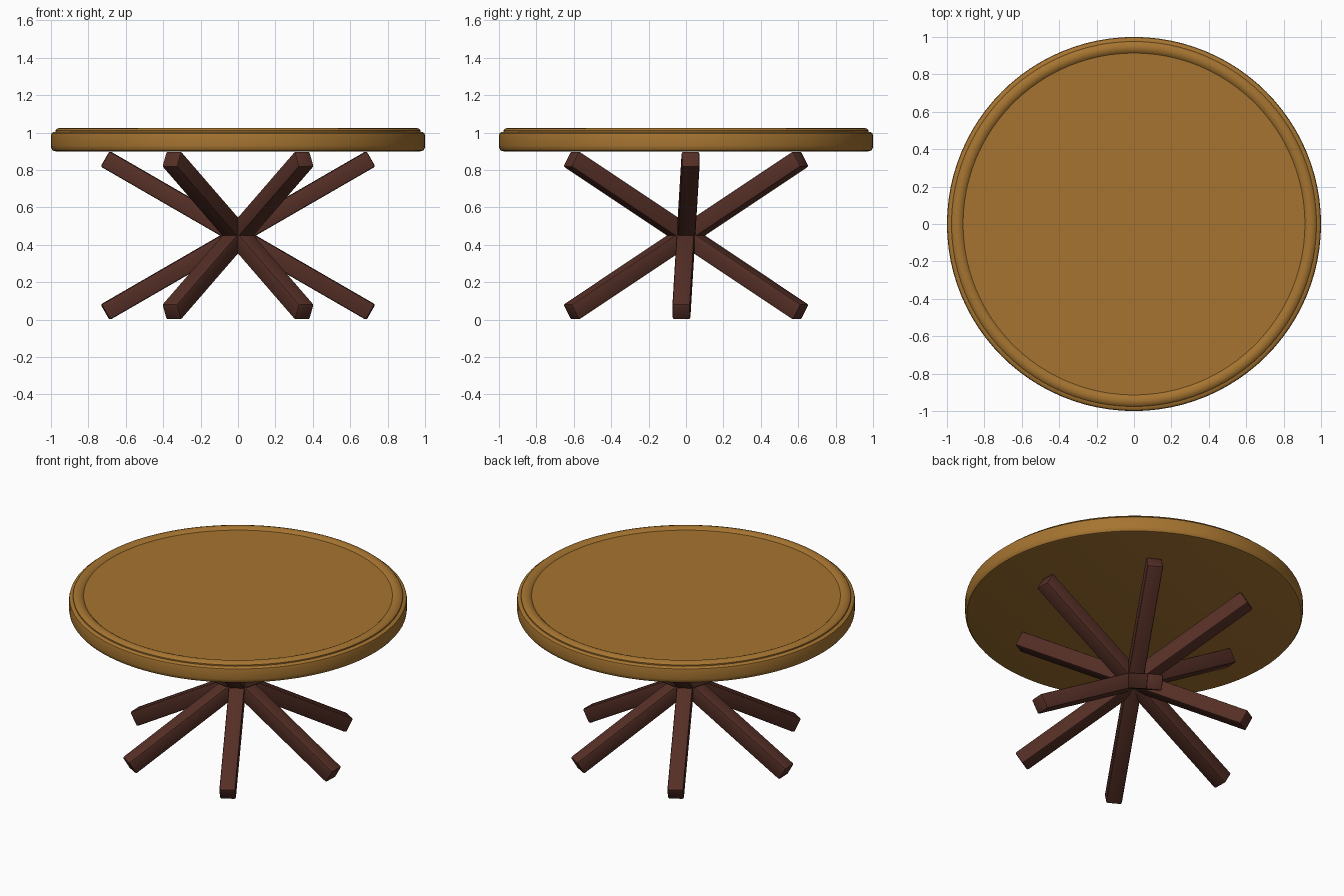
import bpy, bmesh, math
from mathutils import Vector, Matrix

if "Cube" in bpy.data.objects:
    bpy.data.objects.remove(bpy.data.objects["Cube"], do_unlink=True)


def make_material(name, rgb):
    mat = bpy.data.materials.new(name)
    mat.use_nodes = True
    mat.diffuse_color = (*rgb, 1)
    mat.node_tree.nodes["Principled BSDF"].inputs["Base Color"].default_value = (*rgb, 1)
    return mat


def add_object(name, bm, mat, smooth_angle):
    bmesh.ops.recalc_face_normals(bm, faces=bm.faces)
    mesh = bpy.data.meshes.new(name)
    bm.to_mesh(mesh)
    bm.free()
    mesh.materials.append(mat)
    obj = bpy.data.objects.new(name, mesh)
    bpy.context.collection.objects.link(obj)
    bpy.ops.object.select_all(action="DESELECT")
    obj.select_set(True)
    bpy.context.view_layer.objects.active = obj
    bpy.ops.object.shade_smooth_by_angle(angle=math.radians(smooth_angle))
    return obj


golden_wood = make_material("golden wood", (0.38, 0.175, 0.03))
dark_wood = make_material("dark wood", (0.09, 0.028, 0.019))

# Round top: lathed profile with a raised rim and a slightly sunken panel
profile = [(0, 0.9), (0.975, 0.9), (0.99, 0.904), (0.998, 0.915), (1, 0.93),
           (1, 0.985), (0.997, 0.996), (0.988, 1.003), (0.976, 1.004),
           (0.976, 1.012), (0.968, 1.021), (0.95, 1.026), (0.935, 1.025),
           (0.922, 1.019), (0.914, 1.012), (0, 1.012)]
bm = bmesh.new()
verts = [bm.verts.new((r, 0, z)) for r, z in profile]
edges = [bm.edges.new(pair) for pair in zip(verts, verts[1:])]
bmesh.ops.spin(bm, geom=verts + edges, cent=(0, 0, 0), axis=(0, 0, 1),
               angle=math.tau, steps=96, use_duplicate=False)
bmesh.ops.remove_doubles(bm, verts=bm.verts, dist=0.0001)
add_object("table_top", bm, golden_wood, 35)

# Six straight beams crossing at the middle of the base
CENTRE = Vector((0, 0, 0.45))
REACH, RISE, THICK = 0.71, 0.41, 0.095
for i, degrees in enumerate((2, 60, 120, 178, 240, 300)):
    a = math.radians(degrees)
    along = Vector((REACH * math.cos(a), REACH * math.sin(a), RISE))
    length = 2 * along.length
    x_axis = along.normalized()
    y_axis = Vector((-math.sin(a), math.cos(a), 0))
    z_axis = x_axis.cross(y_axis)
    turn = Matrix((x_axis, y_axis, z_axis)).transposed().to_4x4()
    bm = bmesh.new()
    bmesh.ops.create_cube(bm, size=1)
    bmesh.ops.scale(bm, vec=(length, THICK, THICK), verts=bm.verts)
    bmesh.ops.bevel(bm, geom=bm.edges[:], offset=0.01, segments=2,
                    profile=0.5, affect="EDGES")
    bmesh.ops.transform(bm, matrix=Matrix.Translation(CENTRE) @ turn, verts=bm.verts)
    add_object(f"leg_beam_{i + 1}", bm, dark_wood, 40)
